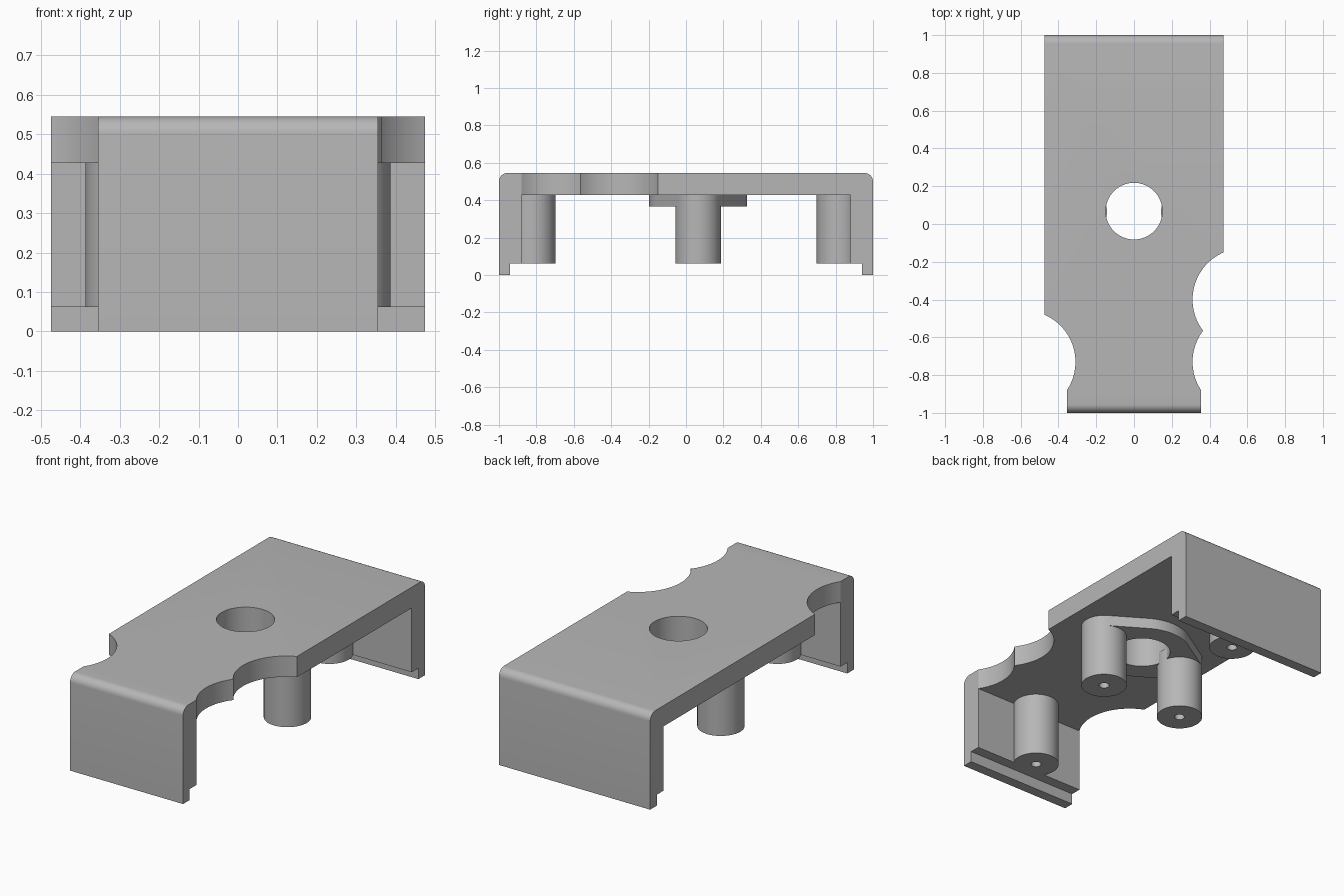
import bpy, bmesh, math
from mathutils import Matrix, Vector
from mathutils.geometry import convex_hull_2d

if "Cube" in bpy.data.objects:
    bpy.data.objects.remove(bpy.data.objects["Cube"], do_unlink=True)

# Dimensions
HALF_W, NECK_W = 0.475, 0.355
TOP, UNDER, INNER = 0.545, 0.427, 0.88
LIP_Z, LIP_Y, ROUND = 0.062, 0.94, 0.045
MID_Y, BOSS_R = 0.065, 0.122

grey = bpy.data.materials.new("plain grey")
grey.use_nodes = True
grey.diffuse_color = (0.47, 0.47, 0.47, 1)
grey.node_tree.nodes["Principled BSDF"].inputs["Base Color"].default_value = grey.diffuse_color


def circle(x, y, r, n=96):
    return [Vector((x + r * math.cos(2 * math.pi * i / n),
                    y + r * math.sin(2 * math.pi * i / n))) for i in range(n)]


def prism(name, outline, low, high, matrix=Matrix()):
    """Extrude a flat outline from low to high, then place it with a matrix."""
    bm = bmesh.new()
    face = bm.faces.new([bm.verts.new((p[0], p[1], low)) for p in outline])
    moved = bmesh.ops.extrude_face_region(bm, geom=[face])["geom"]
    bmesh.ops.translate(bm, vec=(0, 0, high - low),
                        verts=[v for v in moved if isinstance(v, bmesh.types.BMVert)])
    bm.transform(matrix)
    bmesh.ops.recalc_face_normals(bm, faces=bm.faces)
    mesh = bpy.data.meshes.new(name)
    bm.to_mesh(mesh)
    bm.free()
    mesh.materials.append(grey)
    obj = bpy.data.objects.new(name, mesh)
    bpy.context.collection.objects.link(obj)
    return obj


def select(obj):
    bpy.ops.object.select_all(action="DESELECT")
    obj.select_set(True)
    bpy.context.view_layer.objects.active = obj


def cut(obj, outline, low=-0.2, high=0.8):
    """Cut a vertical prism out of an object."""
    cutter = prism("cutter", outline, low, high)
    cutter.hide_render = True
    mod = obj.modifiers.new("cut", "BOOLEAN")
    mod.operation, mod.solver, mod.object = "DIFFERENCE", "EXACT", cutter
    select(obj)
    bpy.ops.object.modifier_apply(modifier=mod.name)
    bpy.data.objects.remove(cutter, do_unlink=True)


def smooth(obj):
    select(obj)
    bpy.ops.object.shade_smooth_by_angle(angle=math.radians(30))


# Bracket: half of the side profile, mirrored, then extruded across the width
half = [(INNER, UNDER), (INNER, LIP_Z), (LIP_Y, LIP_Z), (LIP_Y, 0), (1, 0)]
for i in range(9):
    a = math.pi / 2 * i / 8
    half.append((1 - ROUND + ROUND * math.cos(a), TOP - ROUND + ROUND * math.sin(a)))
profile = half + [(-y, z) for y, z in reversed(half)]
across = Matrix(((0, 0, 1, 0), (1, 0, 0, 0), (0, 1, 0, 0), (0, 0, 0, 1)))
bracket = prism("bracket", profile, -HALF_W, HALF_W, across)

# Narrow front wall and scalloped sides
for s in (-1, 1):
    cut(bracket, [(s * NECK_W, -1.1), (s * 0.6, -1.1), (s * 0.6, -INNER), (s * NECK_W, -INNER)])
for x, y in ((-0.582, -0.73), (0.582, -0.73), (0.582, -0.4)):
    cut(bracket, circle(x, y, 0.272))

# Oval pad beneath the centre hole
points = circle(0, MID_Y, 0.262)
for s in (-1, 1):
    points += circle(s * 0.265, MID_Y, BOSS_R)
pad = prism("centre_pad", [points[i] for i in convex_hull_2d(points)], 0.365, UNDER + 0.004)

# Centre hole through plate and pad
for part in (bracket, pad):
    cut(part, circle(0, MID_Y + 0.003, 0.15))
    smooth(part)

# Screw bosses with blind pilot holes
for name, x, y in (("left_boss", 0.265, MID_Y), ("right_boss", -0.265, MID_Y),
                   ("front_boss", 0, -0.82), ("back_boss", 0, 0.82)):
    boss = prism(name, circle(x, y, BOSS_R, 64), LIP_Z, UNDER + 0.004)
    cut(boss, circle(x, y, 0.027, 32), -0.1, 0.36)
    smooth(boss)
